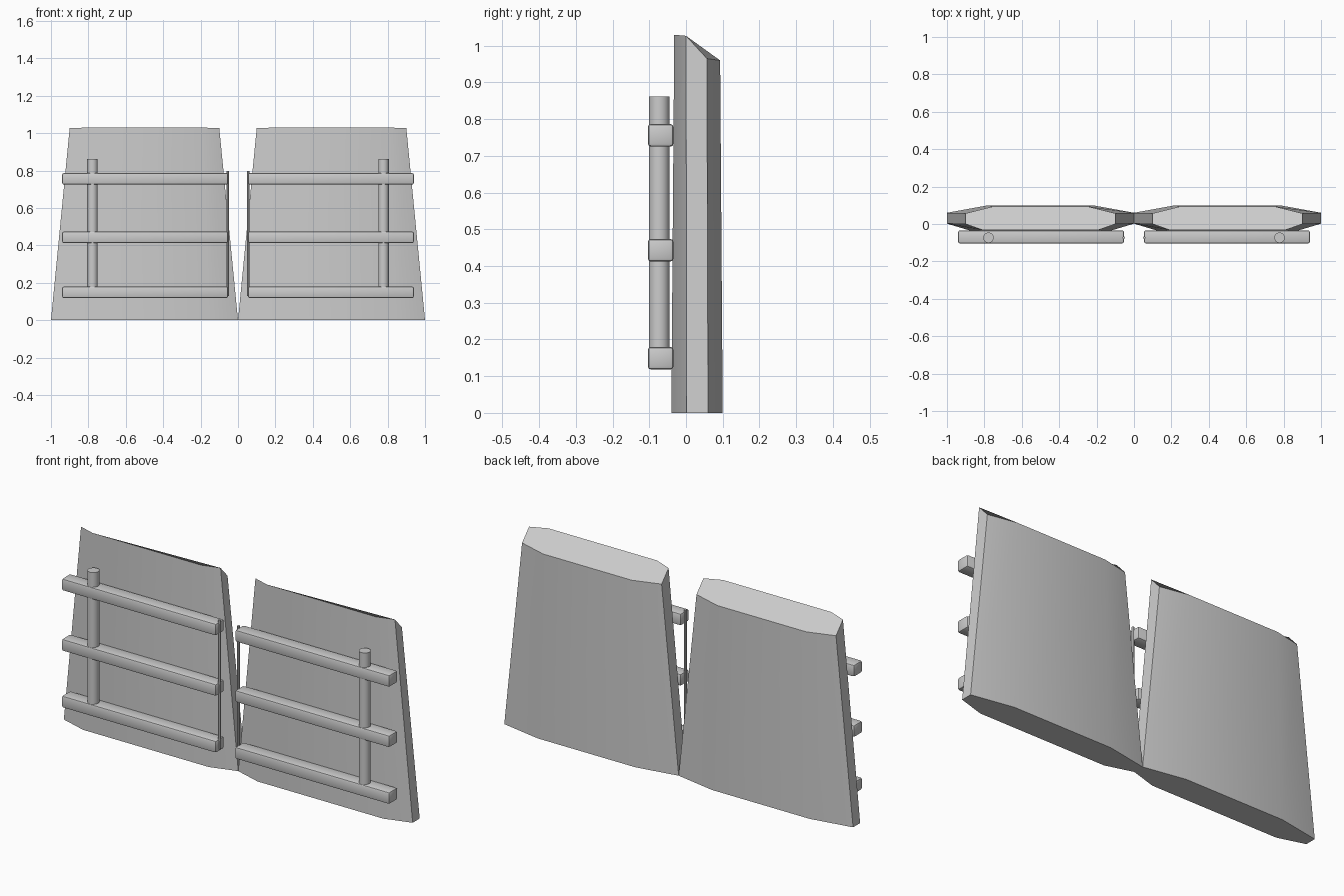
import bpy, bmesh, math

if "Cube" in bpy.data.objects:
    bpy.data.objects.remove(bpy.data.objects["Cube"])

grey = bpy.data.materials.new("plain grey")
grey.diffuse_color = (0.6, 0.6, 0.6, 1)
grey.use_nodes = True
grey.node_tree.nodes["Principled BSDF"].inputs["Base Color"].default_value = grey.diffuse_color


def finish(name, bm):
    bmesh.ops.recalc_face_normals(bm, faces=bm.faces[:])
    me = bpy.data.meshes.new(name)
    bm.to_mesh(me)
    bm.free()
    ob = bpy.data.objects.new(name, me)
    bpy.context.collection.objects.link(ob)
    me.materials.append(grey)
    bpy.ops.object.select_all(action='DESELECT')
    ob.select_set(True)
    bpy.context.view_layer.objects.active = ob
    bpy.ops.object.shade_smooth_by_angle(angle=math.radians(30))
    return ob


def panel(name, s):
    # eight-sided section: half width, y, z for base and slanted top
    base = [(0.36, -0.04, 0), (0.5, 0.002, 0), (0.5, 0.06, 0), (0.28, 0.1, 0)]
    top = [(0.31, -0.032, 1.03), (0.4, 0.0, 1.027), (0.4, 0.057, 0.965), (0.255, 0.093, 0.96)]
    bm = bmesh.new()
    rings = []
    for half in (base, top):
        pts = half + [(-x, y, z) for x, y, z in reversed(half)]
        rings.append([bm.verts.new((s * 0.5 + x, y, z)) for x, y, z in pts])
    a, b = rings
    for i in range(8):
        j = (i + 1) % 8
        bm.faces.new((a[i], a[j], b[j], b[i]))
    bm.faces.new(a)
    bm.faces.new(b)
    finish(name, bm)


def bar(name, s, z):
    bm = bmesh.new()
    bmesh.ops.create_cube(bm, size=1)
    for v in bm.verts:
        v.co = (s * 0.497 + v.co.x * 0.886, -0.069 + v.co.y * 0.07, z + v.co.z * 0.062)
    bmesh.ops.bevel(bm, geom=bm.edges[:], offset=0.009, segments=2,
                    profile=0.5, affect='EDGES')
    finish(name, bm)


def rod(name, x, y, z0, z1, r, sides):
    bm = bmesh.new()
    bmesh.ops.create_cone(bm, cap_ends=True, segments=sides, radius1=r, radius2=r, depth=z1 - z0)
    bmesh.ops.translate(bm, verts=bm.verts[:], vec=(x, y, (z0 + z1) / 2))
    finish(name, bm)


for side, s in (("left", -1), ("right", 1)):
    panel(side + "_panel", s)
    # rack in front of each panel
    for level, z in (("lower", 0.149), ("middle", 0.443), ("upper", 0.756)):
        bar(f"{side}_{level}_bar", s, z)
    rod(side + "_post", s * 0.778, -0.073, 0.15, 0.862, 0.028, 24)
    # thin wire joining the inner bar ends
    rod(side + "_wire", s * 0.055, -0.073, 0.13, 0.797, 0.007, 8)
